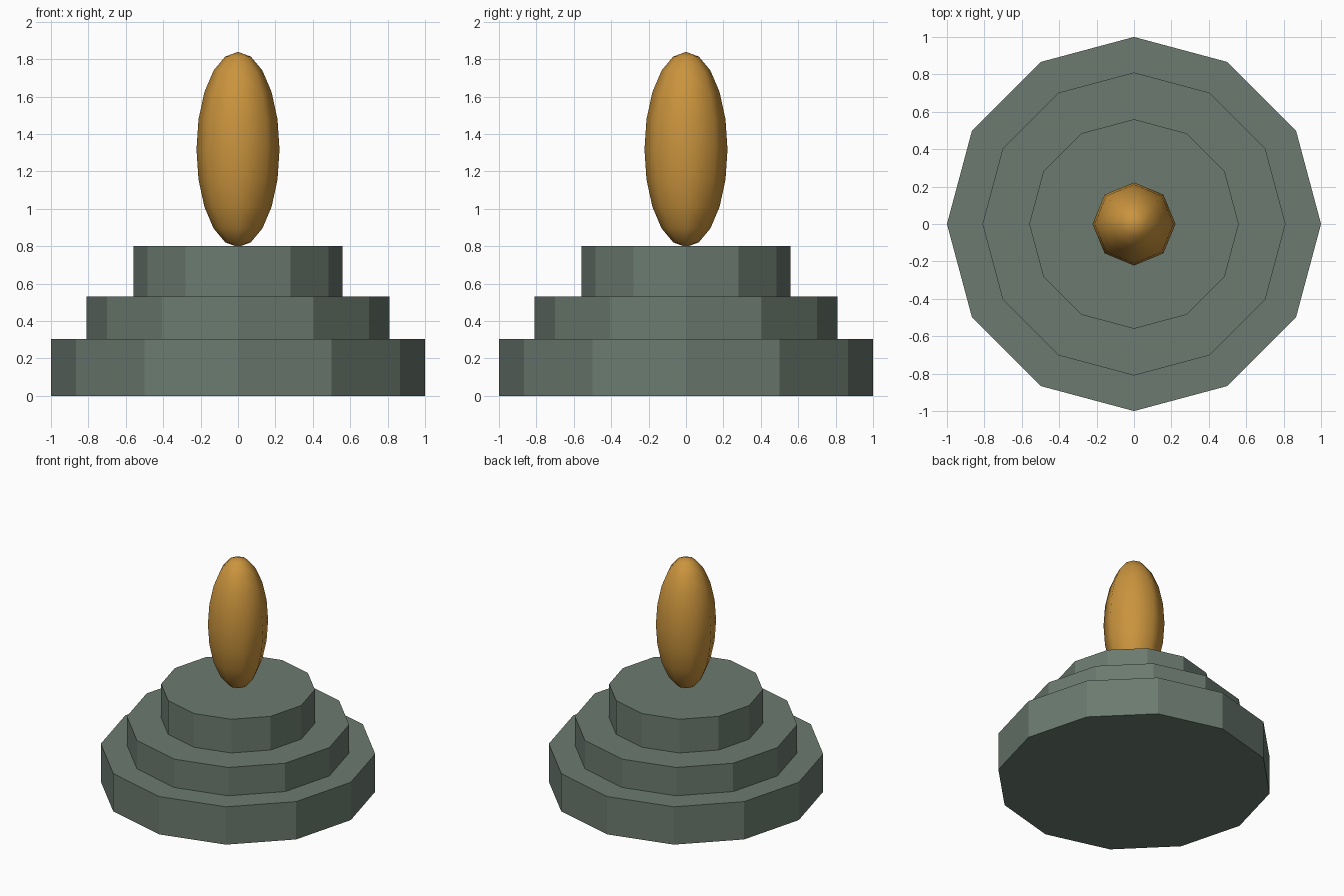
import bpy
import math

if "Cube" in bpy.data.objects:
    bpy.data.objects.remove(bpy.data.objects["Cube"])


def material(name, rgb):
    mat = bpy.data.materials.new(name)
    mat.diffuse_color = (*rgb, 1.0)
    mat.use_nodes = True
    mat.node_tree.nodes["Principled BSDF"].inputs["Base Color"].default_value = mat.diffuse_color
    return mat


stone = material("grey_green_stone", (0.147, 0.195, 0.160))
amber = material("amber", (0.59, 0.295, 0.047))


# Twelve-sided pedestal steps: name, radius, bottom, top
for name, radius, z0, z1 in (
    ("lower_step", 1.0, 0.0, 0.303),
    ("middle_step", 0.81, 0.303, 0.53),
    ("upper_step", 0.56, 0.53, 0.80),
):
    bpy.ops.mesh.primitive_cylinder_add(
        vertices=12, radius=radius, depth=z1 - z0, location=(0, 0, (z0 + z1) / 2))
    step = bpy.context.object
    step.name = name
    step.data.materials.append(stone)

# Tall eight-sided smooth flame resting on the upper step
bpy.ops.mesh.primitive_uv_sphere_add(
    segments=8, ring_count=10, radius=1.0, location=(0, 0, 1.317))
flame = bpy.context.object
flame.name = "flame"
flame.scale = (0.222, 0.222, 0.522)
bpy.ops.object.transform_apply(location=False, rotation=False, scale=True)
bpy.ops.object.shade_smooth_by_angle(angle=math.radians(60))
flame.data.materials.append(amber)
